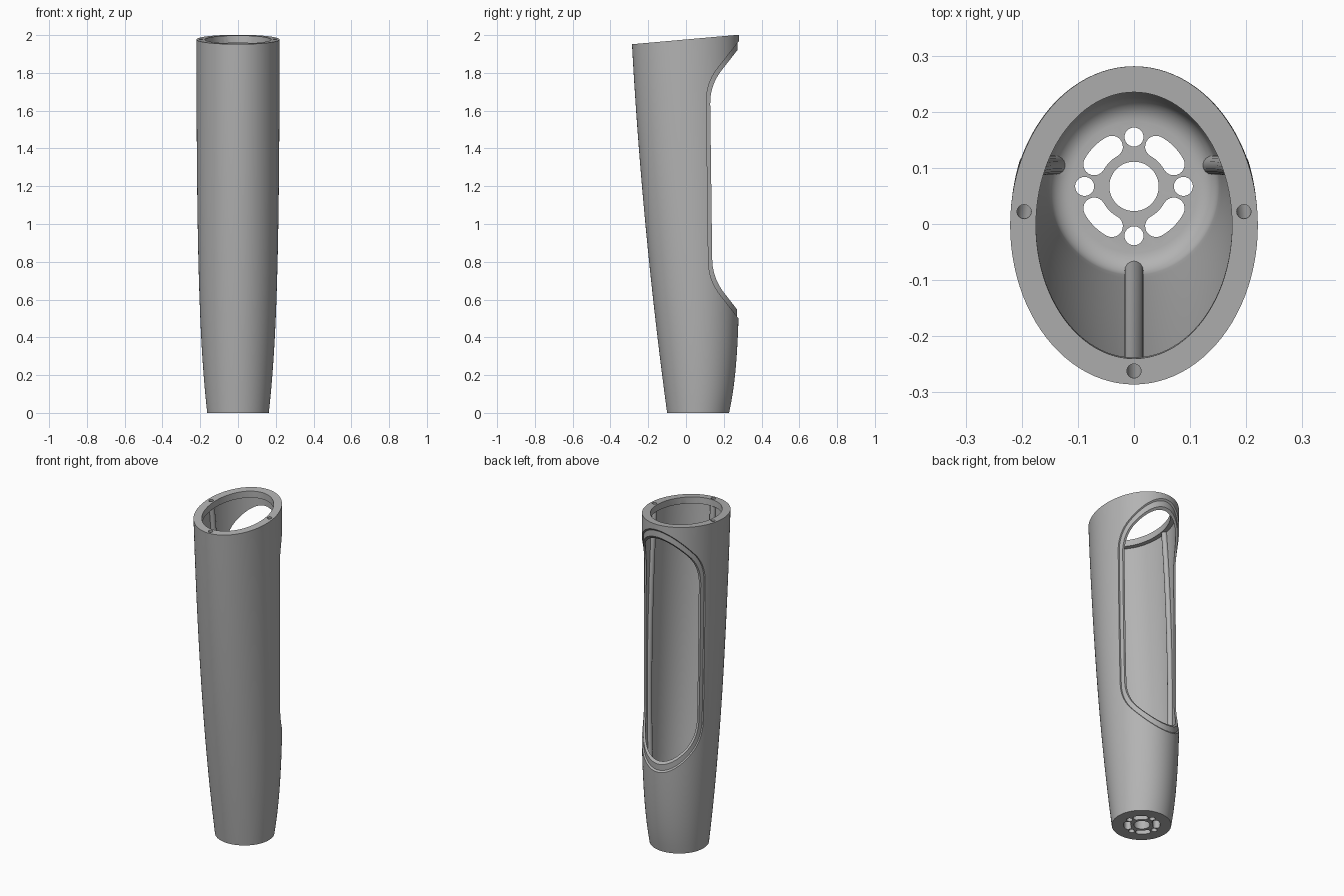
import bpy, bmesh
from math import sin, cos, pi, exp, sqrt, radians

if "Cube" in bpy.data.objects:
    bpy.data.objects.remove(bpy.data.objects["Cube"])

SEG = 96
grey = bpy.data.materials.new("satin_grey")
grey.diffuse_color = (0.45, 0.45, 0.45, 1)
grey.use_nodes = True
grey.node_tree.nodes["Principled BSDF"].inputs["Base Color"].default_value = grey.diffuse_color


# Outer body section at height fraction t: centre y, half width, half depth
def section(t):
    front = -0.1 - 0.266 * t + 0.08 * t * t
    back = 0.287 - 0.059 * exp(-t / 0.13) - 0.006 * t * t
    rx = 0.222 - 0.059 * exp(-t / 0.26)
    return (front + back) / 2, rx, (back - front) / 2


def lift(t, y):
    # Height grows towards the back, which gives the slanted top
    return t * (1.977 + 0.0885 * y)


def body_ring(t, inset):
    yc, rx, ry = section(t)
    pts = []
    for i in range(SEG):
        a = 2 * pi * i / SEG
        y = yc + (ry - inset) * sin(a)
        pts.append(((rx - inset) * cos(a), y, lift(t, y)))
    return pts


def loft(name, rings):
    bm = bmesh.new()
    rows = [[bm.verts.new(p) for p in r] for r in rings]
    n = len(rows[0])
    for a, b in zip(rows, rows[1:]):
        for i in range(n):
            j = (i + 1) % n
            bm.faces.new((a[i], a[j], b[j], b[i]))
    bm.faces.new(rows[0][::-1])
    bm.faces.new(rows[-1])
    bmesh.ops.recalc_face_normals(bm, faces=bm.faces)
    me = bpy.data.meshes.new(name)
    bm.to_mesh(me)
    bm.free()
    me.materials.append(grey)
    ob = bpy.data.objects.new(name, me)
    bpy.context.collection.objects.link(ob)
    return ob


def body_loft(name, inset, t0, t1, steps=40):
    return loft(name, [body_ring(t0 + (t1 - t0) * i / steps, inset)
                       for i in range(steps + 1)])


def combine(target, tool, op):
    tool.hide_render = True
    m = target.modifiers.new(op, 'BOOLEAN')
    m.operation, m.solver, m.object = op, 'EXACT', tool
    bpy.context.view_layer.objects.active = target
    bpy.ops.object.modifier_apply(modifier=m.name)
    bpy.data.objects.remove(tool, do_unlink=True)


# Side outline of the rear window, with rounded corners, swept across x
def window(name, grow):
    a, d = (0.35, 0.445), (0.35, 2.02)
    b, c = (0.14, 0.715), (0.127, 1.735)
    a, b = [(y - grow, z - grow * 0.6) for y, z in (a, b)]
    c, d = [(y - grow, z + grow * 0.6) for y, z in (c, d)]

    def corner(p, q, r, span=0.1):
        def toward(e):
            length = sqrt((e[0] - q[0]) ** 2 + (e[1] - q[1]) ** 2)
            return [q[k] + (e[k] - q[k]) * span / length for k in (0, 1)]
        s, e = toward(p), toward(r)
        return [tuple((1 - u) ** 2 * s[k] + 2 * u * (1 - u) * q[k] + u * u * e[k]
                      for k in (0, 1)) for u in [i / 10 for i in range(11)]]

    outline = [a] + corner(a, b, c) + corner(b, c, d) + [d]
    return loft(name, [[(x, y, z) for y, z in outline] for x in (-0.4, 0.4)])


# Centre lines of the three channels that run inside the wall
def channel_point(side, t):
    yc, rx, ry = section(t)
    rx, ry = rx - 0.024, ry - 0.024
    if side == 0:
        return 0, yc - ry
    y = 0.105 - 0.083 * t ** 2.6
    return side * rx * sqrt(1 - ((y - yc) / ry) ** 2), y


def channel(name, side, radius, t0, t1):
    rings = []
    for i in range(31):
        t = t0 + (t1 - t0) * i / 30
        x, y = channel_point(side, t)
        rings.append([(x + radius * cos(k * pi / 8), y + radius * sin(k * pi / 8),
                       lift(t, y)) for k in range(16)])
    return loft(name, rings)


# Outer skin with the wide window, then the inner layer forming a recessed rim
body = body_loft("tube_body", 0, 0, 1)
combine(body, window("rim_cutter", 0.02), 'DIFFERENCE')
combine(body, body_loft("inner_layer", 0.008, 0.008, 0.99), 'UNION')

# Cavity with a rounded floor, and the smaller mouth that leaves a top flange
FILLET, FLOOR, WALL = 0.035, 0.05, 0.02
rings = []
for i in range(7):
    a = pi / 2 * i / 6
    rings.append(body_ring((FLOOR + FILLET * (1 - cos(a))) / 1.98,
                           WALL + FILLET * (1 - sin(a))))
t_start = (FLOOR + FILLET) / 1.98
rings += [body_ring(t_start + (0.98 - t_start) * i / 40, WALL) for i in range(1, 41)]
combine(body, loft("cavity", rings), 'DIFFERENCE')
combine(body, body_loft("mouth", 0.046, 0.93, 1.03, 6), 'DIFFERENCE')
combine(body, window("window_cutter", 0), 'DIFFERENCE')

# Hollow channels on the front and both sides
for side in (-1, 0, 1):
    combine(body, channel("channel_tube", side, 0.017, 0.015, 0.988), 'UNION')
for side in (-1, 0, 1):
    combine(body, channel("channel_bore", side, 0.0128, 0.03, 1.02), 'DIFFERENCE')


# Holes through the base: centre, four round, four curved slots
def punch(outline):
    tool = loft("base_hole", [[(x, y + 0.067, z) for x, y in outline]
                              for z in (-0.05, 0.12)])
    combine(body, tool, 'DIFFERENCE')


def arc(cx, cy, r, a0, a1, n):
    return [(cx + r * cos(a0 + (a1 - a0) * i / n), cy + r * sin(a0 + (a1 - a0) * i / n))
            for i in range(n + 1)]


punch(arc(0, 0, 0.044, 0, 2 * pi, 48)[:-1])
R, W = 0.081, 0.0195
for k in range(4):
    q = k * pi / 2
    punch(arc(0.088 * cos(q), 0.088 * sin(q), 0.017, 0, 2 * pi, 24)[:-1])
    lo, hi = q + radians(29), q + radians(61)
    slot = arc(0, 0, R + W, lo, hi, 8)
    slot += arc(R * cos(hi), R * sin(hi), W, hi, hi + pi, 10)[1:]
    slot += arc(0, 0, R - W, hi, lo, 8)[1:]
    slot += arc(R * cos(lo), R * sin(lo), W, lo + pi, lo + 2 * pi, 10)[1:-1]
    punch(slot)

# Smooth walls, crisp edges
bpy.ops.object.select_all(action='DESELECT')
body.select_set(True)
bpy.context.view_layer.objects.active = body
bpy.ops.object.shade_smooth_by_angle(angle=radians(30))
